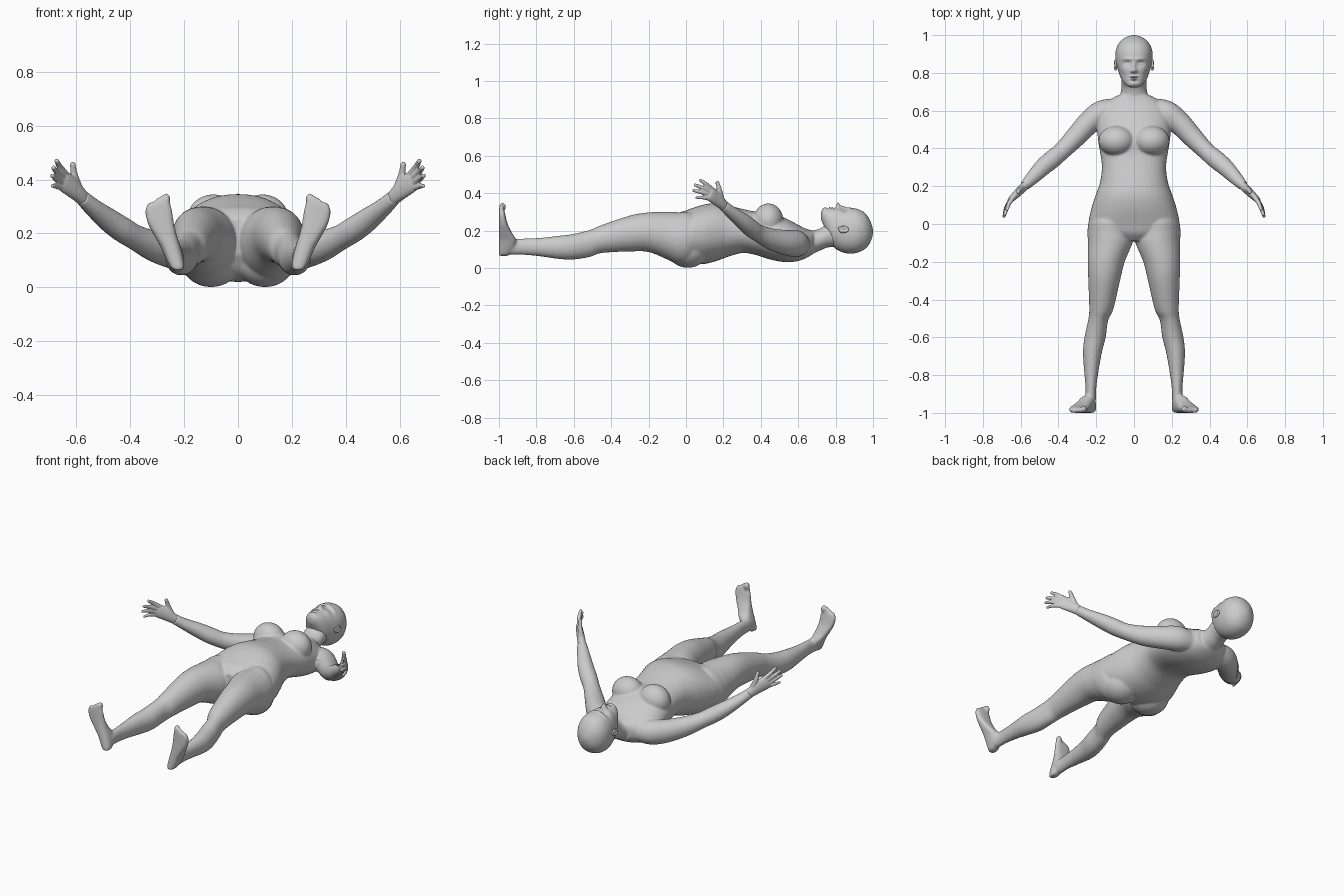
import bpy, bmesh, math
from mathutils import Vector, Matrix

skin = bpy.data.materials.new("plain grey")
skin.diffuse_color = (0.6, 0.6, 0.6, 1)


def spline(rows, steps):
    """Smoothly interpolate between section rows."""
    out, n = [], len(rows)
    for i in range(n - 1):
        a, b, c, d = (rows[max(0, min(n - 1, i + k))] for k in (-1, 0, 1, 2))
        for s in range(steps):
            t = s / steps
            out.append([0.5 * (2 * q + (r - p) * t + (2 * p - 5 * q + 4 * r - w) * t * t
                               + (3 * q - p - 3 * r + w) * t ** 3)
                        for p, q, r, w in zip(a, b, c, d)])
    return out + [list(rows[-1])]


def loft(bm, rows, side, normal=None, power=2.0, seg=40, steps=5):
    """Closed skin over rows of (x, y, z, side radius, other radius)."""
    rows = spline(rows, steps)
    rings = []
    for i, r in enumerate(rows):
        c = Vector(r[:3])
        t = Vector(normal) if normal else (
            Vector(rows[min(i + 1, len(rows) - 1)][:3]) - Vector(rows[max(i - 1, 0)][:3]))
        t.normalize()
        u = Vector(side)
        u = (u - t * u.dot(t)).normalized()
        v = t.cross(u)
        ring = []
        for k in range(seg):
            a = 2 * math.pi * k / seg
            ca, sa = math.cos(a), math.sin(a)
            e = 2 / power
            ring.append(bm.verts.new(c + u * r[3] * math.copysign(abs(ca) ** e, ca)
                                     + v * r[4] * math.copysign(abs(sa) ** e, sa)))
        rings.append(ring)
    for a, b in zip(rings, rings[1:]):
        for k in range(seg):
            j = (k + 1) % seg
            bm.faces.new((a[k], a[j], b[j], b[k]))
    bm.faces.new(rings[0][::-1])
    bm.faces.new(rings[-1])


def span(rows):
    """(y, x, half width, low z, high z) to loft rows."""
    return [(x, y, (lo + hi) / 2, w, (hi - lo) / 2) for y, x, w, lo, hi in rows]


def blob(bm, c, r, rot=0.0):
    m = Matrix.Translation(c) @ Matrix.Rotation(rot, 4, 'Y') @ Matrix.Diagonal((*r, 1))
    bmesh.ops.create_uvsphere(bm, u_segments=32, v_segments=20, radius=1, matrix=m)


def mirror(bm):
    d = bmesh.ops.duplicate(bm, geom=bm.verts[:] + bm.edges[:] + bm.faces[:])
    for v in d["geom"]:
        if isinstance(v, bmesh.types.BMVert):
            v.co.x *= -1


def finish(bm, name, voxel=0, smooth=0):
    bmesh.ops.recalc_face_normals(bm, faces=bm.faces)
    for f in bm.faces:
        f.smooth = True
    me = bpy.data.meshes.new(name)
    bm.to_mesh(me)
    bm.free()
    me.materials.append(skin)
    ob = bpy.data.objects.new(name, me)
    bpy.context.collection.objects.link(ob)
    if voxel:
        m = ob.modifiers.new("merge", 'REMESH')
        m.mode, m.voxel_size, m.use_smooth_shade = 'VOXEL', voxel, True
        m = ob.modifiers.new("soften", 'SMOOTH')
        m.factor, m.iterations = 0.5, smooth
    return ob


# Body: limbs on one side, mirrored, then the trunk
bm = bmesh.new()
# leg
loft(bm, span([(.08, .11, .08, .06, .27), (.02, .122, .115, .025, .298), (-.04, .126, .12, .02, .298),
               (-.1, .126, .118, .045, .30), (-.2, .147, .098, .085, .297), (-.3, .158, .084, .088, .28),
               (-.45, .173, .064, .08, .23), (-.51, .19, .053, .06, .205), (-.6, .206, .056, .045, .182),
               (-.68, .22, .05, .048, .172), (-.78, .226, .038, .062, .161), (-.87, .228, .028, .07, .157),
               (-.93, .23, .028, .07, .155), (-.965, .232, .026, .075, .15)]), (1, 0, 0), (0, 1, 0))
# foot, with the flat sole at the far end
loft(bm, [(x, (hi - 1) / 2, z, rx, (hi + 1) / 2) for z, x, rx, hi in
          [(.064, .222, .014, -.955), (.075, .225, .026, -.94), (.11, .236, .033, -.915),
           (.15, .25, .037, -.908), (.19, .268, .042, -.932), (.24, .287, .049, -.955),
           (.285, .294, .05, -.966), (.315, .292, .04, -.973)]], (1, 0, 0), (0, 0, 1), 2.7)
for i, z in enumerate((.326, .325, .316, .303, .287)):   # toes
    r = .0185 if i == 0 else .0135 - .0007 * i
    blob(bm, (.266 + .0165 * i, -.999 + r, z), (r * .85, r, r * 1.25))
# arm
loft(bm, [(.10, .605, .125, .06, .06), (.17, .588, .13, .072, .066), (.235, .54, .135, .068, .062),
          (.31, .46, .153, .058, .055), (.38, .388, .185, .047, .047), (.43, .345, .215, .047, .049),
          (.48, .303, .25, .043, .046), (.54, .242, .298, .033, .036), (.58, .2, .335, .029, .026)],
     (0, 0, 1))
blob(bm, (.092, .44, .255), (.096, .08, .09))      # breast
blob(bm, (.1, .01, .105), (.115, .115, .104))      # buttock
mirror(bm)
# trunk
loft(bm, span([(-.09, 0, .08, .12, .255), (-.05, 0, .19, .06, .29), (0, 0, .238, .03, .308),
               (.08, 0, .226, .02, .335), (.15, 0, .204, .033, .346), (.22, 0, .18, .058, .336),
               (.3, 0, .17, .08, .316), (.37, 0, .178, .07, .302), (.44, 0, .19, .048, .3),
               (.52, 0, .194, .032, .272), (.59, 0, .184, .035, .236), (.64, 0, .15, .052, .21),
               (.68, 0, .09, .075, .2)]), (1, 0, 0), (0, 1, 0), 2.2)
# neck
loft(bm, span([(.6, 0, .1, .06, .2), (.67, 0, .077, .075, .2), (.72, 0, .067, .094, .212),
               (.76, 0, .066, .11, .24), (.82, 0, .066, .11, .25)]), (1, 0, 0), (0, 1, 0))
finish(bm, "body", .006, 9)

# Hands: palm, four fingers and a thumb
bm = bmesh.new()
loft(bm, [(.565, .215, .32, .026, .022), (.59, .19, .345, .031, .023), (.615, .165, .37, .038, .021),
          (.645, .136, .393, .04, .017), (.655, .126, .402, .034, .012)], (0, 0, 1))
fingers = [((.64, .14, .42), (.672, .078, .468), .0115), ((.648, .132, .405), (.684, .05, .443), .0115),
           ((.654, .125, .388), (.688, .042, .414), .011), ((.658, .122, .37), (.687, .058, .376), .0095),
           ((.592, .19, .372), (.613, .168, .455), .0135)]
for a, b, r in fingers:
    a, b = Vector(a), Vector(b)
    mid = (a + b) / 2 + Vector((.005, 0, .003))
    loft(bm, [(*a, r * 1.1, r * 1.1), (*mid, r, r), (*b, r * .75, r * .75)], (0, 0, 1), seg=16)
    blob(bm, b, (r * .8,) * 3)
mirror(bm)
finish(bm, "hands", .004, 3)

# Head: skull shape with raised and sunken facial areas
bm = bmesh.new()
loft(bm, span([(.722, 0, .018, .262, .3), (.732, 0, .038, .235, .316), (.75, 0, .056, .185, .32),
               (.772, 0, .07, .135, .32), (.80, 0, .08, .102, .32), (.84, 0, .092, .083, .32),
               (.88, 0, .098, .077, .321), (.92, 0, .096, .083, .314), (.955, 0, .081, .1, .295),
               (.98, 0, .057, .128, .262), (.994, 0, .03, .16, .228), (1.0, 0, .006, .188, .2)]),
     (1, 0, 0), (0, 1, 0), 2.15, 112, 10)
# x, y, x spread, y spread, height
features = [(0, .812, .013, .011, .026), (0, .835, .009, .02, .012), (.013, .808, .007, .007, .007),
            (.036, .85, .02, .013, -.014), (.036, .848, .014, .007, .007), (.03, .873, .028, .009, .005),
            (0, .781, .022, .005, .007), (0, .768, .019, .005, .006), (0, .7745, .024, .0025, -.005),
            (0, .757, .022, .005, -.004), (0, .742, .02, .01, .005), (.055, .815, .02, .018, .004)]
for v in bm.verts:
    if v.co.z > .2:
        x, y = abs(v.co.x), v.co.y
        v.co.z += sum(h * math.exp(-((x - cx) / wx) ** 2 - ((y - cy) / wy) ** 2)
                      for cx, cy, wx, wy, h in features)
finish(bm, "head")

# Ears: outer rim and lobe
bm = bmesh.new()
for k in range(14):
    a = math.radians(-60 + 20 * k)
    blob(bm, (.099, .842 + .023 * math.sin(a), .206 - .015 * math.cos(a)), (.0065, .006, .006))
blob(bm, (.094, .842, .208), (.008, .022, .015), .3)
blob(bm, (.096, .82, .212), (.007, .009, .008))
mirror(bm)
finish(bm, "ears", .003, 4)
